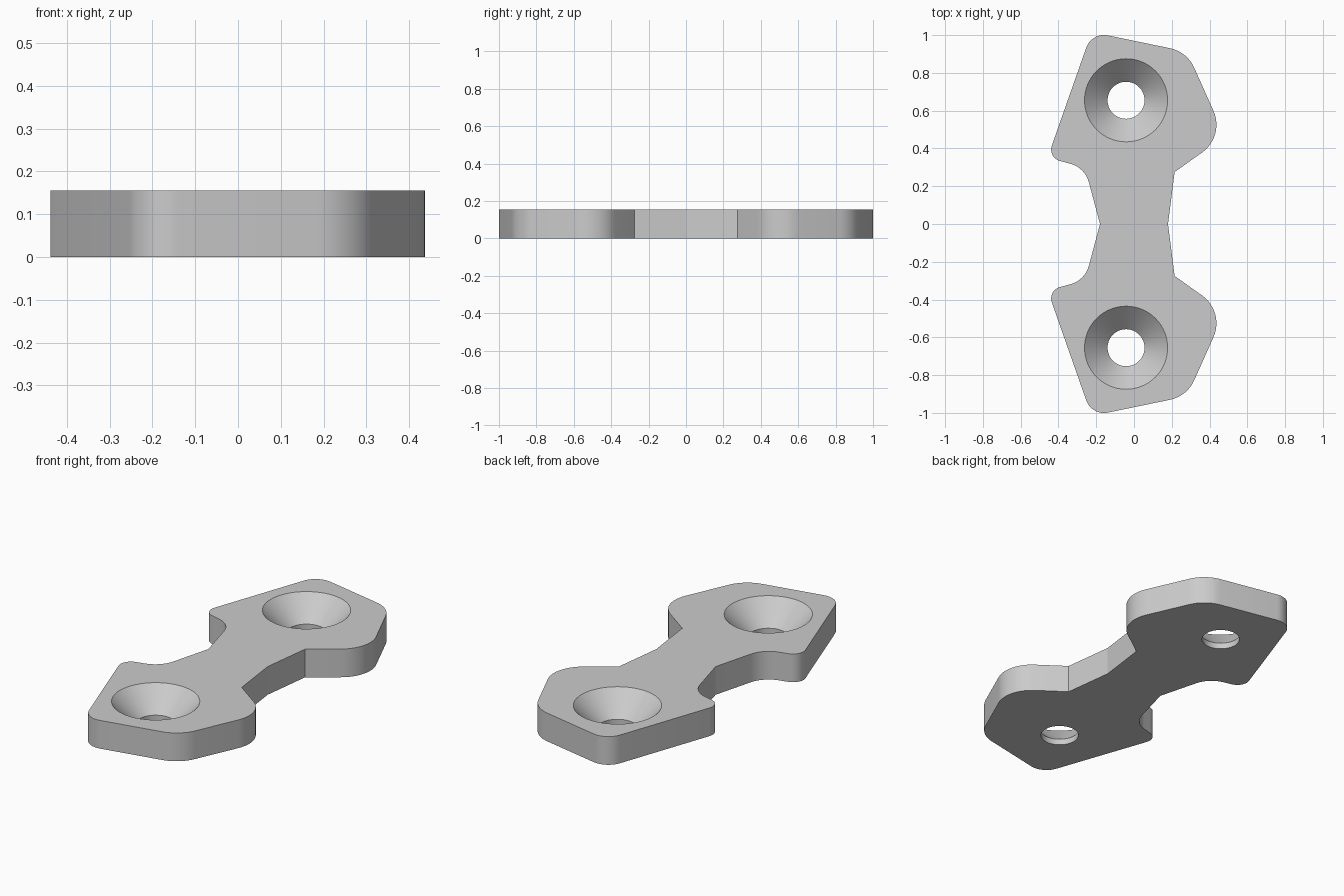
import bpy, bmesh
from math import radians, tan
from mathutils import Vector

default_cube = bpy.data.objects.get("Cube")
if default_cube:
    bpy.data.objects.remove(default_cube, do_unlink=True)

THICKNESS = 0.155
HOLE_X, HOLE_Y = -0.042, 0.655
HOLE_RADIUS, SINK_RADIUS = 0.098, 0.22

# Plain grey material
grey = bpy.data.materials.new("plain grey")
grey.use_nodes = True
colour = (0.6, 0.6, 0.6, 1)
grey.diffuse_color = colour
grey.node_tree.nodes["Principled BSDF"].inputs["Base Color"].default_value = colour


def fillet(before, corner, after, radius, steps=12):
    """Points of a circular arc that rounds one corner."""
    a, c, b = Vector(before), Vector(corner), Vector(after)
    to_a, to_b = (a - c).normalized(), (b - c).normalized()
    reach = radius / tan(to_a.angle(to_b) / 2)
    bisector = (to_a + to_b).normalized()
    centre = c + bisector * (reach ** 2 + radius ** 2) ** 0.5
    start = (c + to_a * reach - centre).normalized()
    end = (c + to_b * reach - centre).normalized()
    return [centre + start.slerp(end, i / steps) * radius for i in range(steps + 1)]


def make_object(name, bm):
    bmesh.ops.recalc_face_normals(bm, faces=bm.faces)
    mesh = bpy.data.meshes.new(name)
    bm.to_mesh(mesh)
    bm.free()
    mesh.materials.append(grey)
    obj = bpy.data.objects.new(name, mesh)
    bpy.context.collection.objects.link(obj)
    return obj


# Corners of the rear half of the plate: x, y, rounding radius
corners = [
    (0.18, 0, 0), (0.215, 0.275, 0),
    (0.481, 0.464, 0.18), (0.281, 0.912, 0.18),
    (-0.224, 1.016, 0.1), (-0.458, 0.35, 0.064),
    (-0.26, 0.30, 0.14), (-0.18, 0, 0),
]
outline = []
for i, (x, y, radius) in enumerate(corners):
    if radius:
        outline += fillet(corners[i - 1][:2], (x, y), corners[i + 1][:2], radius)
    else:
        outline.append(Vector((x, y)))
# Mirror to the front half, skipping the two shared waist points
outline += [Vector((p.x, -p.y)) for p in reversed(outline[1:-1])]

# Plate body
bm = bmesh.new()
base = bm.faces.new([bm.verts.new((p.x, p.y, 0)) for p in outline])
top = bmesh.ops.extrude_face_region(bm, geom=[base], use_keep_orig=True)
bmesh.ops.translate(bm, vec=(0, 0, THICKNESS),
                    verts=[v for v in top["geom"] if isinstance(v, bmesh.types.BMVert)])
plate = make_object("link_plate", bm)


def countersink_cutter(y):
    """Straight bore below a 45 degree cone, turned around the hole axis."""
    bm = bmesh.new()
    extra = 0.05
    cone_base = THICKNESS - (SINK_RADIUS - HOLE_RADIUS)
    profile = [(0, -extra), (HOLE_RADIUS, -extra), (HOLE_RADIUS, cone_base),
               (SINK_RADIUS + extra, THICKNESS + extra), (0, THICKNESS + extra)]
    verts = [bm.verts.new((r, 0, z)) for r, z in profile]
    edges = [bm.edges.new(pair) for pair in zip(verts, verts[1:])]
    bmesh.ops.spin(bm, geom=verts + edges, axis=(0, 0, 1), cent=(0, 0, 0),
                   angle=radians(360), steps=64)
    bmesh.ops.remove_doubles(bm, verts=bm.verts, dist=0.0001)
    bmesh.ops.translate(bm, vec=(HOLE_X, y, 0), verts=bm.verts)
    cutter = make_object("hole_cutter", bm)
    cutter.hide_render = True
    return cutter


# Cut the two countersunk holes
bpy.ops.object.select_all(action="DESELECT")
plate.select_set(True)
bpy.context.view_layer.objects.active = plate
for y in (-HOLE_Y, HOLE_Y):
    cutter = countersink_cutter(y)
    cut = plate.modifiers.new("countersunk hole", "BOOLEAN")
    cut.operation = "DIFFERENCE"
    cut.solver = "EXACT"
    cut.object = cutter
    bpy.ops.object.modifier_apply(modifier=cut.name)
    bpy.data.objects.remove(cutter, do_unlink=True)

# Smooth rounded corners and bores, keep the other edges crisp
bpy.ops.object.shade_smooth_by_angle(angle=radians(12))
